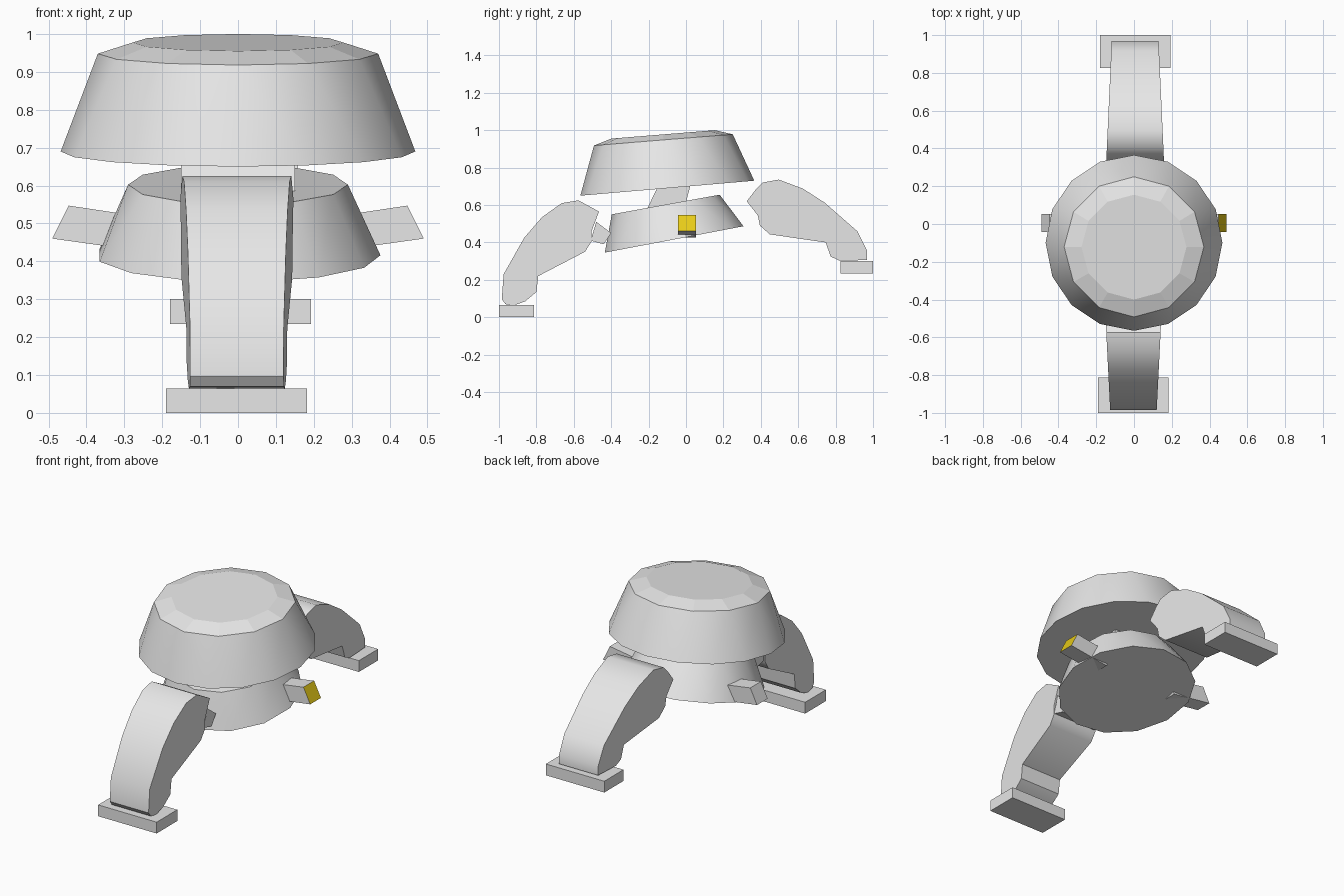
import bpy, bmesh, math
from mathutils import Vector

if "Cube" in bpy.data.objects:
    bpy.data.objects.remove(bpy.data.objects["Cube"])


def material(name, rgb):
    m = bpy.data.materials.new(name)
    m.diffuse_color = (*rgb, 1)
    m.use_nodes = True
    m.node_tree.nodes["Principled BSDF"].inputs["Base Color"].default_value = m.diffuse_color
    return m


GREY = material("light grey", (0.8, 0.8, 0.8))
YELLOW = material("yellow", (0.8, 0.6, 0.01))


def finish(bm, name, smooth=None):
    bmesh.ops.recalc_face_normals(bm, faces=bm.faces)
    me = bpy.data.meshes.new(name)
    bm.to_mesh(me)
    bm.free()
    me.materials.append(GREY)
    ob = bpy.data.objects.new(name, me)
    bpy.context.collection.objects.link(ob)
    if smooth:
        bpy.ops.object.select_all(action='DESELECT')
        ob.select_set(True)
        bpy.context.view_layer.objects.active = ob
        bpy.ops.object.shade_smooth_by_angle(angle=math.radians(smooth))
    return ob


def ring(n, rx, front, back):
    """Points of a tilted disc; front and back are its (y, z) extremes."""
    f, b = Vector(front), Vector(back)
    c, d = (f + b) / 2, (b - f) / 2
    pts = []
    for i in range(n):
        a = 2 * math.pi * i / n
        p = c + d * math.sin(a)
        pts.append((rx * math.cos(a), p.x, p.y))
    return pts


def drum(name, *rings):
    """Convex solid through tilted discs, with flat caps and smooth walls."""
    bm = bmesh.new()
    for r in rings:
        for p in r:
            bm.verts.new(p)
    bmesh.ops.convex_hull(bm, input=bm.verts)
    bmesh.ops.dissolve_limit(bm, angle_limit=math.radians(1),
                             verts=bm.verts, edges=bm.edges)
    ob = finish(bm, name, 40)
    for p in ob.data.polygons:
        if abs(p.normal.z) > 0.7:
            p.use_smooth = False
    return ob


def slab(name, profile, half_width, cx=0, smooth=None):
    """Side (y, z) profile widened along x; half_width is a function of y."""
    bm = bmesh.new()
    sides = [[bm.verts.new((cx + s * half_width(y), y, z)) for y, z in profile]
             for s in (-1, 1)]
    for s in sides:
        bm.faces.new(s)
    n = len(profile)
    for i in range(n):
        j = (i + 1) % n
        bm.faces.new((sides[0][i], sides[0][j], sides[1][j], sides[1][i]))
    return finish(bm, name, smooth)


def rect(y0, y1, z0, z1):
    return [(y0, z0), (y1, z0), (y1, z1), (y0, z1)]


# Head dome and body drum
drum("head",
     ring(16, 0.468, (-0.565, 0.65), (0.365, 0.73)),
     ring(12, 0.37, (-0.492, 0.918), (0.25, 0.978)),
     ring(12, 0.278, (-0.40, 0.955), (0.155, 1.0)))
drum("body",
     ring(13, 0.376, (-0.437, 0.345), (0.31, 0.487)),
     ring(12, 0.29, (-0.397, 0.55), (0.18, 0.655)))

# Neck and front hip
slab("neck", [(-0.205, 0.585), (0.0, 0.615), (0.025, 0.71), (-0.155, 0.69)],
     lambda y: 0.15)
slab("front_hip", [(-0.51, 0.41), (-0.44, 0.39), (-0.40, 0.45), (-0.48, 0.51)],
     lambda y: 0.14)

# Legs
slab("front_leg",
     [(-0.985, 0.096), (-0.975, 0.23), (-0.865, 0.425), (-0.77, 0.535),
      (-0.665, 0.61), (-0.575, 0.625), (-0.465, 0.565), (-0.505, 0.46),
      (-0.505, 0.405), (-0.54, 0.35), (-0.79, 0.22), (-0.80, 0.135),
      (-0.86, 0.085), (-0.92, 0.063), (-0.965, 0.07)],
     lambda y: 0.145 - 0.05 * (-y - 0.55), -0.003, 35)
slab("rear_leg",
     [(0.325, 0.62), (0.373, 0.683), (0.41, 0.72), (0.496, 0.736),
      (0.624, 0.688), (0.741, 0.613), (0.917, 0.459), (0.968, 0.357),
      (0.968, 0.305), (0.816, 0.304), (0.773, 0.325), (0.747, 0.40),
      (0.448, 0.443), (0.395, 0.49), (0.384, 0.544)],
     lambda y: 0.152 - 0.045 * (y - 0.35), 0.006, 35)

# Feet
slab("front_foot", rect(-1.0, -0.812, 0.0, 0.065), lambda y: 0.186, -0.004)
slab("rear_foot", rect(0.825, 1.0, 0.235, 0.3), lambda y: 0.186, 0.006)

# Side arms, the right one with a painted end
for side, name in ((1, "right_arm"), (-1, "left_arm")):
    bm = bmesh.new()
    prof = [(0.24, 0.425), (0.49, 0.46), (0.447, 0.547), (0.2, 0.51)]
    a, b = [[bm.verts.new((side * x, y, z)) for x, z in prof]
            for y in (-0.043, 0.054)]
    bm.faces.new(a)
    bm.faces.new(b)
    for i in range(4):
        j = (i + 1) % 4
        bm.faces.new((a[i], a[j], b[j], b[i]))
    arm = finish(bm, name)
    if side == 1:
        arm.data.materials.append(YELLOW)
        for p in arm.data.polygons:
            if p.normal.x > 0.7:
                p.material_index = 1
